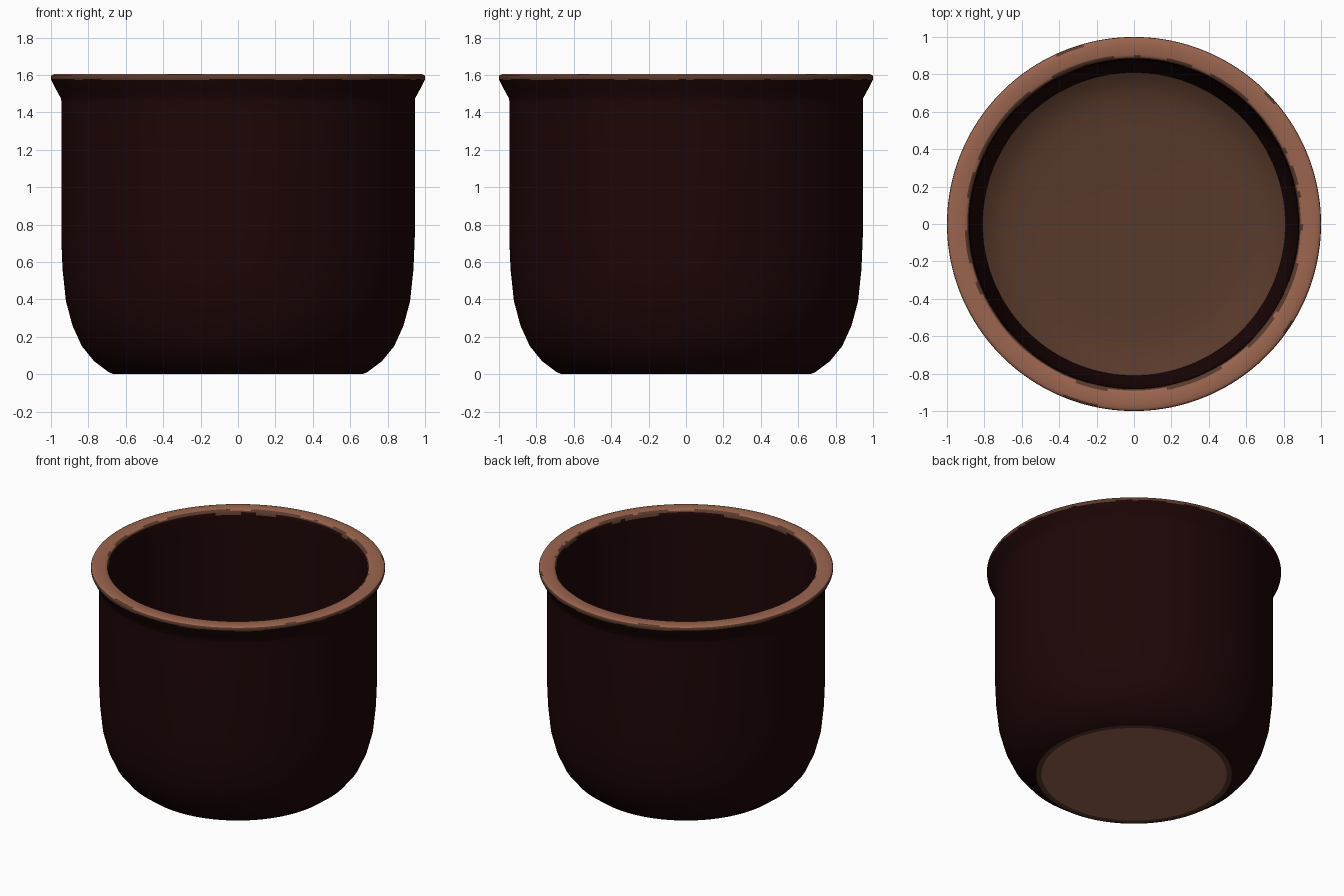
import bpy, math, random

if "Cube" in bpy.data.objects:
    bpy.data.objects.remove(bpy.data.objects["Cube"])

random.seed(4)
SEG = 160


def material(name, rgb):
    m = bpy.data.materials.new(name)
    m.diffuse_color = (*rgb, 1)
    m.use_nodes = True
    m.node_tree.nodes["Principled BSDF"].inputs["Base Color"].default_value = m.diffuse_color
    return m


GLAZE = material("dark glaze", (0.0125, 0.0018, 0.0020))
BROWN = material("worn brown", (0.098, 0.041, 0.024))
CLAY = material("bare clay", (0.330, 0.130, 0.078))


def lathe(name, profile, mats, rule, angle=32):
    """Spin (radius, z) points about z; radius 0 makes a closed centre."""
    verts, rings, faces, idx = [], [], [], []
    for r, z in profile:
        if r == 0:
            rings.append([len(verts)] * SEG)
            verts.append((0, 0, z))
        else:
            rings.append(list(range(len(verts), len(verts) + SEG)))
            verts += [(r * math.cos(2 * math.pi * i / SEG),
                       r * math.sin(2 * math.pi * i / SEG), z) for i in range(SEG)]
    for row in range(len(profile) - 1):
        a, b = rings[row], rings[row + 1]
        for i in range(SEG):
            j = (i + 1) % SEG
            faces.append(list(dict.fromkeys((a[i], a[j], b[j], b[i]))))
            idx.append(rule(row, i))
    me = bpy.data.meshes.new(name)
    me.from_pydata(verts, [], faces)
    for m in mats:
        me.materials.append(m)
    for p, k in zip(me.polygons, idx):
        p.material_index = k
    ob = bpy.data.objects.new(name, me)
    bpy.context.collection.objects.link(ob)
    bpy.ops.object.select_all(action='DESELECT')
    ob.select_set(True)
    bpy.context.view_layer.objects.active = ob
    bpy.ops.object.shade_smooth_by_angle(angle=math.radians(angle))
    return ob


def plain(row, i):
    return 0


def patches(chance):
    """Ragged on/off runs of one to five segments around the pot."""
    flags = []
    while len(flags) < SEG:
        flags += [random.random() < chance] * random.randint(1, 5)
    return flags


# Unglazed underside with a brown edge ring
lathe("base", [(0, 0), (0.63, 0), (0.665, 0)], [CLAY, BROWN],
      lambda row, i: row)

# Glazed outside with rounded foot and flared lip
lathe("outer_wall", [(0.665, 0), (0.69, 0.01), (0.77, 0.07), (0.835, 0.15),
                     (0.885, 0.26), (0.92, 0.39), (0.938, 0.56), (0.945, 0.73),
                     (0.945, 1.40), (0.945, 1.462), (0.947, 1.475), (0.966, 1.51),
                     (0.985, 1.545), (0.998, 1.572)], [GLAZE], plain, 60)

# Worn rim: clay top, brown ragged fringes against the glaze
LOW, CHIP, INNER, DEEP = patches(0.5), patches(0.08), patches(0.55), patches(0.4)


def rim_rule(row, i):
    if row == 0:                      # lower outside fringe
        return 1 if LOW[i] else 0
    if row in (1, 2):                 # outside edge
        return 1
    if row == 3:                      # chips on the top edge
        return 1 if CHIP[i] else 2
    if row == 6:                      # inner fringe
        return 1 if INNER[i] else 2
    if row == 7:
        return 1
    if row == 8:
        return 1 if DEEP[i] else 0
    return 2


lathe("rim", [(0.998, 1.572), (1.0, 1.579), (1.0, 1.592), (0.996, 1.599),
              (0.984, 1.604), (0.955, 1.605), (0.905, 1.604), (0.891, 1.598),
              (0.885, 1.590), (0.881, 1.572)], [GLAZE, BROWN, CLAY], rim_rule, 60)

# Glazed inside wall, following the outside
lathe("inner_wall", [(0.881, 1.572), (0.877, 1.45), (0.875, 0.75), (0.868, 0.56),
                     (0.85, 0.40), (0.81, 0.24)], [GLAZE], plain)

# Bare floor inside the pot, slightly dished
lathe("floor", [(0.81, 0.24), (0.76, 0.205), (0.70, 0.18), (0.62, 0.165),
                (0.5, 0.16), (0, 0.16)], [BROWN], plain, 60)
